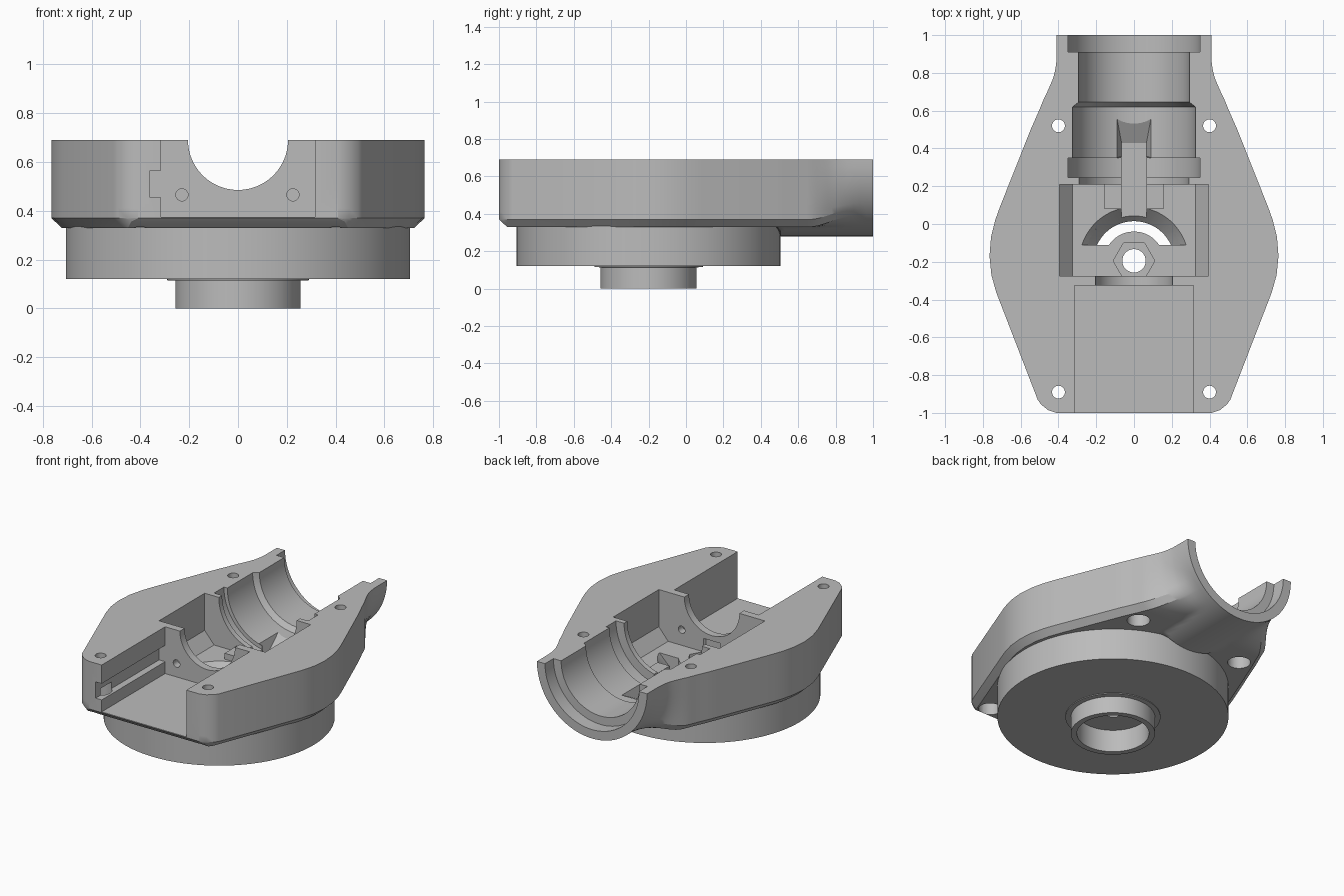
import bpy, bmesh, math

if "Cube" in bpy.data.objects:
    bpy.data.objects.remove(bpy.data.objects["Cube"], do_unlink=True)

TOP = 0.69      # split plane, also the height of the bore axis
HUB_Y = -0.2    # centre of the round base

grey = bpy.data.materials.new("plain_grey")
grey.use_nodes = True
grey.diffuse_color = (0.5, 0.5, 0.5, 1)
grey.node_tree.nodes["Principled BSDF"].inputs["Base Color"].default_value = (0.5, 0.5, 0.5, 1)


def loft(name, rings):
    """Skin a list of equal-length closed rings and cap both ends."""
    bm = bmesh.new()
    rows = [[bm.verts.new(p) for p in ring] for ring in rings]
    n = len(rows[0])
    for a, b in zip(rows, rows[1:]):
        for i in range(n):
            j = (i + 1) % n
            bm.faces.new((a[i], a[j], b[j], b[i]))
    bm.faces.new(rows[0])
    bm.faces.new(rows[-1])
    bmesh.ops.recalc_face_normals(bm, faces=bm.faces)
    mesh = bpy.data.meshes.new(name)
    bm.to_mesh(mesh)
    bm.free()
    mesh.materials.append(grey)
    obj = bpy.data.objects.new(name, mesh)
    bpy.context.collection.objects.link(obj)
    return obj


def rect(x, y0, y1, z):
    return [(-x, y0, z), (x, y0, z), (x, y1, z), (-x, y1, z)]


def box(name, x0, x1, y0, y1, z0, z1):
    return loft(name, [[(x0, y0, z), (x1, y0, z), (x1, y1, z), (x0, y1, z)] for z in (z0, z1)])


def lathe(name, profile, x, other, axis="z", sides=96, turn=0):
    """Revolve (radius, position) pairs about a z or y axis."""
    rings = []
    for r, t in profile:
        ring = []
        for i in range(sides):
            a = math.tau * i / sides + turn
            u, v = x + r * math.cos(a), other + r * math.sin(a)
            ring.append((u, v, t) if axis == "z" else (u, t, v))
        rings.append(ring)
    return loft(name, rings)


def cut(parts, cutters):
    for c in cutters:
        c.hide_render = True
        for part in parts:
            mod = part.modifiers.new("cut", "BOOLEAN")
            mod.operation = "DIFFERENCE"
            mod.solver = "EXACT"
            mod.object = c
            bpy.context.view_layer.objects.active = part
            bpy.ops.object.modifier_apply(modifier=mod.name)
        bpy.data.objects.remove(c, do_unlink=True)


# Housing: sections along y, box shaped at the front and a half tube at the back
TUBE = 0.41
plan = [(-1, .41), (-.985, .455), (-.955, .492), (-.93, .51), (-.42, .707), (-.36, .73),
        (-.27, .755), (-.17, .765), (-.07, .757), (.02, .735), (.09, .71), (.48, .555),
        (.505, .545), (.6, .503), (.7, .462), (.78, .435), (.86, .415), (1, .41)]


def section(y, w):
    h = min(0.36, 1.32 + y)
    c = max(0.002, h - 0.318)
    s = min(1, max(0, (y - 0.66) / 0.29))
    blend = s * s * (3 - 2 * s)
    tube = TUBE if y > 0.49 else 0
    corners = [((w, 0), (w, .32), 8), ((w, .32), (w - c, h), 2), ((w - c, h), (0, h), 18)]
    half = []
    for (xa, za), (xb, zb), n in corners:
        half += [(xa + (xb - xa) * i / n, za + (zb - za) * i / n) for i in range(n)]
    shaped = []
    for x, z in half + [(0, h)]:
        r = math.hypot(x, z)
        k = max(tube, r + (TUBE - r) * blend) / r
        shaped.append((x * k, z * k))
    shaped += [(-x, z) for x, z in reversed(shaped[:-1])]
    return [(x, y, TOP - z) for x, z in shaped]


rings = []
for (ya, wa), (yb, wb) in zip(plan, plan[1:]):
    n = 4 if ya > 0.5 else 1
    rings += [section(ya + (yb - ya) * i / n, wa + (wb - wa) * i / n) for i in range(n)]
rings.append(section(*plan[-1]))
housing = loft("housing", rings)

# Round base and stepped boss below it
base = lathe("base_disc", [(.705, .12), (.705, .335)], 0, HUB_Y, sides=128)
boss = lathe("bottom_boss", [(.257, 0), (.257, .114), (.29, .115), (.29, .125)], 0, HUB_Y)

# Front channel with side slot, and the chamfered middle pocket
FLOOR = 0.36
cut([housing], [
    box("channel", -.315, .315, -1.1, -.325, .375, .8),
    box("side_slot", -.36, -.3, -1.1, -.325, .455, .565),
    loft("pocket", [rect(.325, -.275, .21, FLOOR), rect(.395, -.275, .21, FLOOR + .08),
                    rect(.395, -.275, .21, .8)]),
])

# Stepped bore along the split plane
cut([housing], [
    lathe("front_arch", [(.205, -.36), (.205, -.2)], 0, TOP, "y"),
    lathe("stepped_bore", [(.29, .18), (.29, .245), (.35, .245), (.35, .35), (.325, .35),
                           (.325, .62), (.293, .645), (.293, .91), (.35, .91), (.35, 1.1)],
          0, TOP, "y"),
])

# Guide blocks beside the slot, standing on the pocket floor
blocks = [box(side + "_guide_block", x, x + .09, .08, .215, FLOOR - .02, .4)
          for side, x in (("left", .065), ("right", -.155))]

# Slot and tapered recess in the bore floor
cut([housing, base], [
    box("key_slot", -.065, .065, 0, .43, .31, .5),
    loft("key_recess", [rect(.066, .36, .43, .312), rect(.09, .35, .56, .38),
                        rect(.09, .35, .56, .46)]),
])


# Crescent opening around the hub, flared at the pocket floor
def crescent(outer, z, n=24):
    ring = []
    for r, flip in ((outer, 1), (.16, -1)):
        a = math.asin(.09 / r)
        for i in range(n + 1):
            t = a + (math.pi - 2 * a) * i / n
            ring.append((flip * r * math.cos(t), HUB_Y + r * math.sin(t), z))
    return ring


cut([housing, base], [
    loft("crescent", [crescent(.215, .08), crescent(.215, .28),
                      crescent(.29, FLOOR), crescent(.29, .44)]),
    lathe("hex_seat", [(.11, .3), (.11, .45)], 0, HUB_Y + .005, sides=6),
    lathe("hub_hole", [(.062, .05), (.062, .4)], 0, HUB_Y + .005, sides=32),
])
cut([base, boss], [lathe("boss_bore", [(.22, -.05), (.22, .15)], 0, HUB_Y)])

# Screw holes with counterbores below, and pin holes in the cross wall
for x in (-.4, .4):
    for y in (-.89, .52):
        cut([housing], [lathe("screw_hole", [(.07, .2), (.07, .5), (.034, .5), (.034, .8)],
                              x, y, sides=32)])
for x in (-.23, .225):
    cut([housing], [lathe("pin_hole", [(.025, -.35), (.025, -.25)], x, .465, "y", 24)])

# Smooth the round faces and keep the edges crisp
bpy.ops.object.select_all(action="DESELECT")
for obj in [housing, base, boss] + blocks:
    obj.select_set(True)
bpy.context.view_layer.objects.active = housing
bpy.ops.object.shade_smooth_by_angle(angle=math.radians(25))
